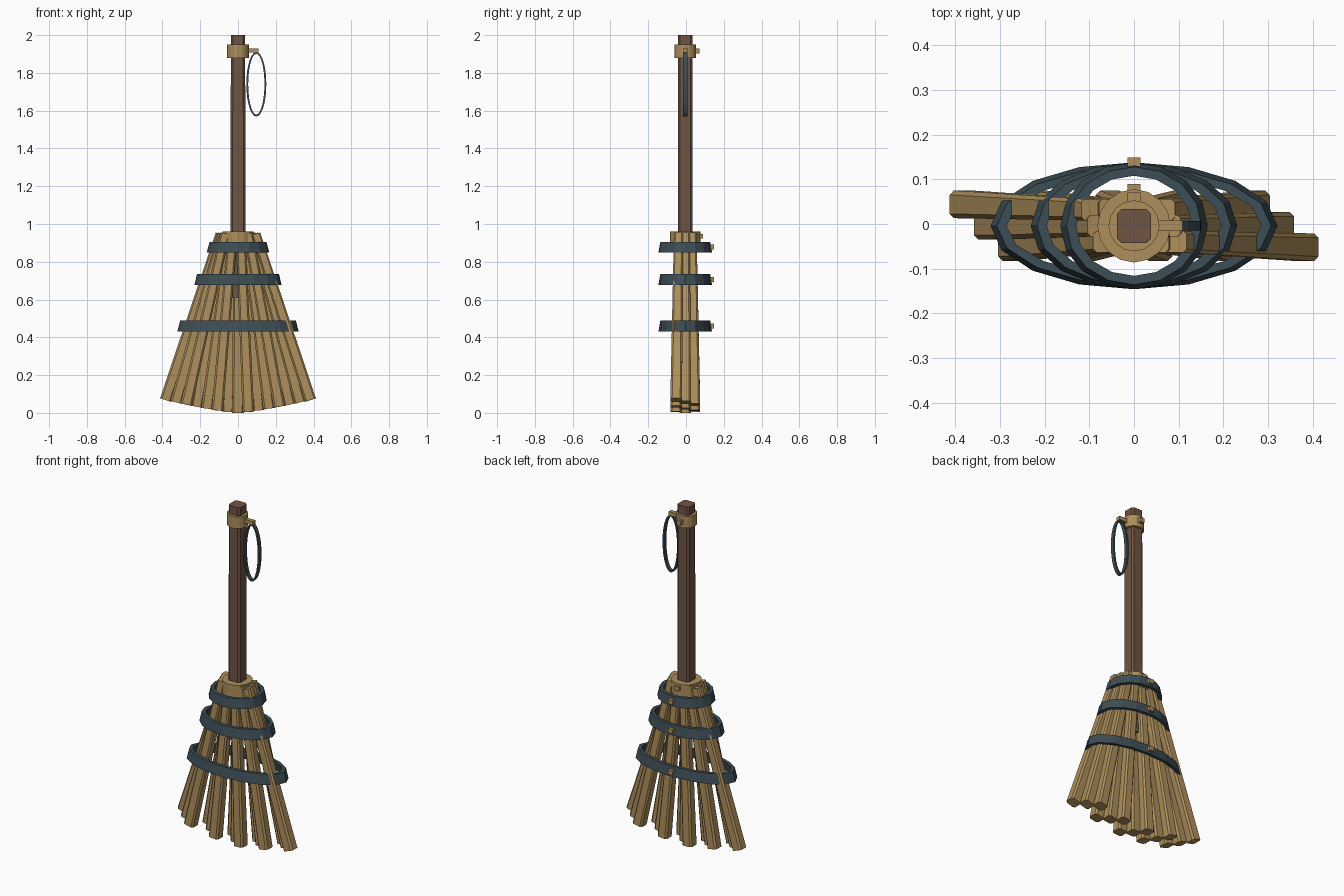
import bpy, bmesh, math
from mathutils import Vector

if "Cube" in bpy.data.objects:
    bpy.data.objects.remove(bpy.data.objects["Cube"])

YC = -0.004  # depth of the broom's central axis


def material(name, color):
    m = bpy.data.materials.new(name)
    m.diffuse_color = (*color, 1)
    m.use_nodes = True
    m.node_tree.nodes["Principled BSDF"].inputs["Base Color"].default_value = m.diffuse_color
    return m


STRAW = material("straw tan", (0.42, 0.275, 0.105))
WOOD = material("dark brown wood", (0.16, 0.09, 0.056))
IRON = material("slate iron", (0.046, 0.076, 0.092))


def finish(name, bm, mat):
    bmesh.ops.recalc_face_normals(bm, faces=bm.faces)
    me = bpy.data.meshes.new(name)
    bm.to_mesh(me)
    bm.free()
    me.materials.append(mat)
    ob = bpy.data.objects.new(name, me)
    bpy.context.collection.objects.link(ob)
    return ob


def bridge(bm, a, b):
    n = len(a)
    for i in range(n):
        bm.faces.new((a[i], a[(i + 1) % n], b[(i + 1) % n], b[i]))


def stick(name, p0, p1, r0, r1, mat, chamfer=0.32):
    """Square stick with chamfered corners running from p0 to p1."""
    p0, p1 = Vector(p0), Vector(p1)
    d = (p1 - p0).normalized()
    u = Vector((0, 1, 0)).cross(d).normalized()
    v = d.cross(u)
    k = 1 - chamfer
    shape = [(1, -k), (1, k), (k, 1), (-k, 1), (-1, k), (-1, -k), (-k, -1), (k, -1)]
    bm = bmesh.new()
    a, b = [[bm.verts.new(p + u * (s * r) + v * (t * r)) for s, t in shape]
            for p, r in ((p0, r0), (p1, r1))]
    bridge(bm, a, b)
    bm.faces.new(a)
    bm.faces.new(b)
    return finish(name, bm, mat)


def tube(name, rings, n, mat):
    """Elliptical band; rings lists (rx, ry, z) around its closed section."""
    bm = bmesh.new()
    loops = [[bm.verts.new((rx * math.cos(math.tau * i / n),
                            YC + ry * math.sin(math.tau * i / n), z))
              for i in range(n)] for rx, ry, z in rings]
    for j in range(len(loops)):
        bridge(bm, loops[j], loops[(j + 1) % len(loops)])
    return finish(name, bm, mat)


def box(name, center, size, mat):
    bm = bmesh.new()
    bmesh.ops.create_cube(bm, size=1)
    bmesh.ops.scale(bm, vec=size, verts=bm.verts)
    bmesh.ops.translate(bm, vec=center, verts=bm.verts)
    return finish(name, bm, mat)


# Handle
stick("handle", (0, YC, 0.61), (0, YC, 2.0), 0.04, 0.038, WOOD, 0.28)

# Fan of twigs in three staggered rows
for i in range(15):
    t = (i - 7) / 7
    row = 1 - i % 3
    tip = (0.383 * t, YC + 0.048 * row, 0.068 * abs(t) ** 1.3)
    top = (0.095 * t, YC + 0.036 * row, 0.955 - 0.008 * abs(t))
    stick(f"twig_{i + 1}", tip, top, 0.031, 0.024, STRAW)

# Collars around the handle
for name, r, z0, z1 in (("neck_collar", 0.082, 0.885, 0.96),
                        ("top_collar", 0.057, 1.88, 1.95)):
    tube(name, [(r, r, z0), (r, r, z1), (0.036, 0.036, z1), (0.036, 0.036, z0)],
         16, STRAW)
box("neck_peg", (0, 0.077, 0.935), (0.03, 0.025, 0.026), STRAW)
box("top_collar_peg", (0, 0.057, 1.915), (0.028, 0.028, 0.026), STRAW)

# Binding bands with a rear peg each
for name, rx, z0, z1 in (("upper_band", 0.165, 0.85, 0.905),
                         ("middle_band", 0.231, 0.677, 0.735),
                         ("lower_band", 0.321, 0.43, 0.488)):
    tube(name, [(rx, 0.142, z0), (rx - 0.014, 0.132, z1),
                (rx - 0.036, 0.112, z1), (rx - 0.022, 0.122, z0)], 16, IRON)
    box(name + "_peg", (0, 0.136, (z0 + z1) / 2), (0.03, 0.026, 0.026), STRAW)

# Hanger peg and hanging ring
box("hanger_peg", (0.078, YC, 1.918), (0.06, 0.024, 0.022), STRAW)
bm = bmesh.new()
N = 28
loops = []
for rx, rz, y in ((0.053, 0.171, -0.011), (0.053, 0.171, 0.011),
                  (0.043, 0.161, 0.011), (0.043, 0.161, -0.011)):
    loops.append([bm.verts.new((0.097 + rx * math.cos(math.tau * i / N), YC + y,
                                1.74 + rz * math.sin(math.tau * i / N)))
                  for i in range(N)])
for j in range(4):
    bridge(bm, loops[j], loops[(j + 1) % 4])
finish("hanging_ring", bm, IRON)
